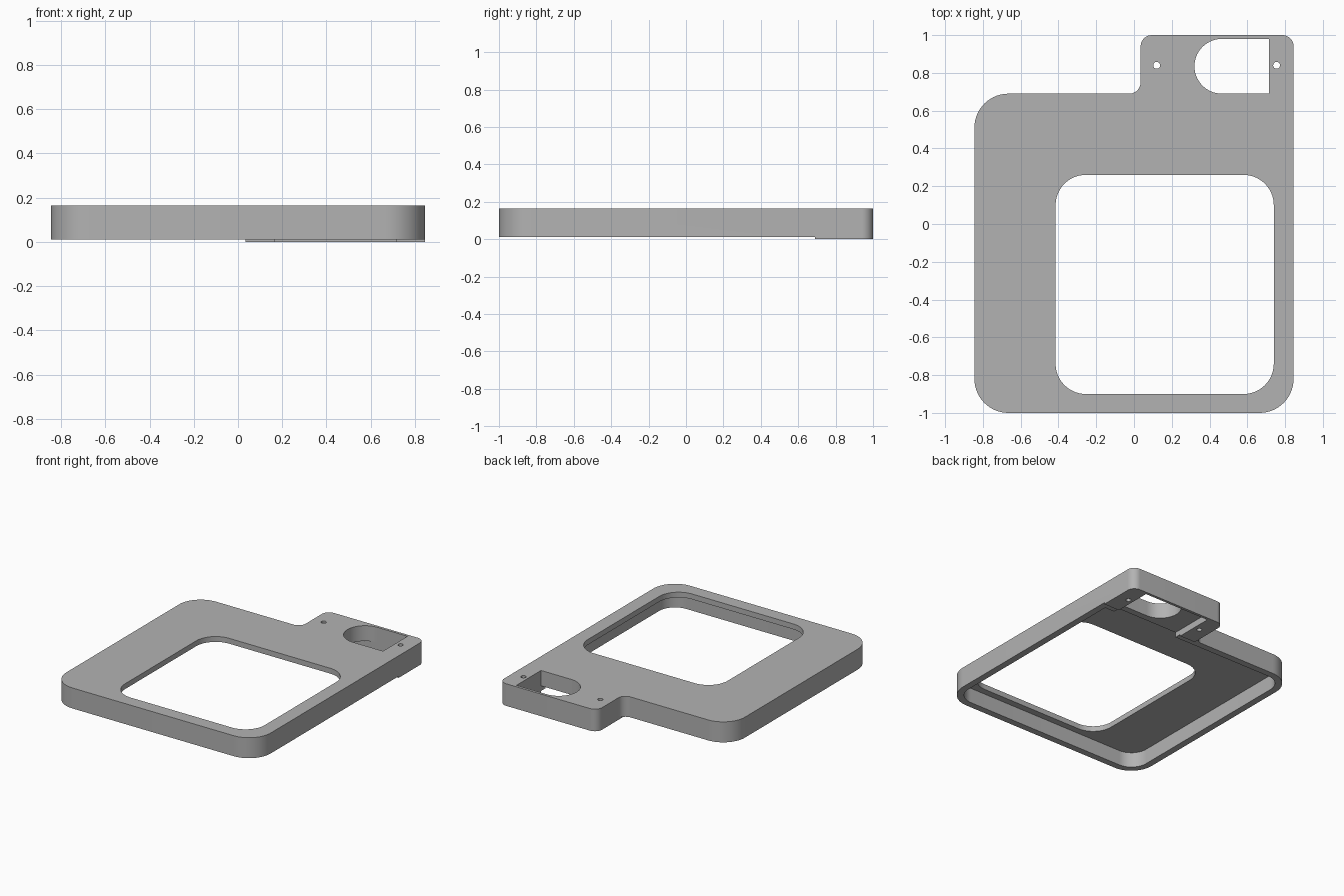
import bpy, bmesh, math
from mathutils import Vector

if "Cube" in bpy.data.objects:
    bpy.data.objects.remove(bpy.data.objects["Cube"])

grey = bpy.data.materials.new("plain grey")
grey.use_nodes = True
tone = (0.45, 0.45, 0.45, 1)
grey.diffuse_color = tone
grey.node_tree.nodes["Principled BSDF"].inputs["Base Color"].default_value = tone


def rounded(corners, steps=14):
    """Outline with a fillet of radius r at each (x, y, r) corner."""
    out = []
    for i, (x, y, r) in enumerate(corners):
        p = Vector((x, y))
        if r == 0:
            out.append(p)
            continue
        a = (Vector(corners[i - 1][:2]) - p).normalized()
        b = (Vector(corners[(i + 1) % len(corners)][:2]) - p).normalized()
        centre = p + (a + b) * r
        for k in range(steps + 1):
            t = k / steps * math.pi / 2
            out.append(centre - b * r * math.cos(t) - a * r * math.sin(t))
    return out


def box(x0, x1, y0, y1, r=0):
    return rounded([(x0, y0, r), (x1, y0, r), (x1, y1, r), (x0, y1, r)])


def prism(name, outline, z0, z1):
    bm = bmesh.new()
    base = bm.faces.new([bm.verts.new((p.x, p.y, z0)) for p in outline])
    top = bmesh.ops.extrude_face_region(bm, geom=[base])["geom"]
    verts = [v for v in top if isinstance(v, bmesh.types.BMVert)]
    bmesh.ops.translate(bm, verts=verts, vec=(0, 0, z1 - z0))
    bmesh.ops.recalc_face_normals(bm, faces=bm.faces)
    mesh = bpy.data.meshes.new(name)
    bm.to_mesh(mesh)
    bm.free()
    mesh.materials.append(grey)
    obj = bpy.data.objects.new(name, mesh)
    bpy.context.collection.objects.link(obj)
    return obj


def combine(target, tool, operation):
    bpy.context.view_layer.objects.active = target
    mod = target.modifiers.new("combine", "BOOLEAN")
    mod.operation = operation
    mod.solver = "EXACT"
    mod.object = tool
    bpy.ops.object.modifier_apply(modifier=mod.name)
    bpy.data.objects.remove(tool)


TOP, RIM = 0.165, 0.012
X, TAB_X, TAB_Y = 0.845, 0.035, 0.69

# frame with a mounting tab at the back
frame = prism("frame", rounded([
    (-X, -1, 0.18), (X, -1, 0.18), (X, 1, 0.06), (TAB_X, 1, 0.06),
    (TAB_X, TAB_Y, 0.06), (-X, TAB_Y, 0.18)]), RIM, TOP)

# raised foot under the tab
foot = prism("foot", rounded([
    (TAB_X, TAB_Y, 0), (X, TAB_Y, 0), (X, 1, 0.06), (TAB_X, 1, 0.06)]), 0, RIM + 0.0)
combine(frame, foot, "UNION")

# hollow underside and window
hollow = rounded([(-0.795, -0.95, 0.13), (0.795, -0.95, 0.13),
                  (0.795, 0.64, 0), (-0.795, 0.64, 0.13)])
combine(frame, prism("hollow", hollow, -0.1, 0.125), "DIFFERENCE")
combine(frame, prism("window", box(-0.415, 0.74, -0.9, 0.26, 0.16), -0.1, 0.3), "DIFFERENCE")

# recess under the tab, open towards the hollow
combine(frame, prism("recess", box(0.165, 0.715, 0.6, 0.98), -0.1, 0.05), "DIFFERENCE")

# D-shaped opening
opening = rounded([(0.32, TAB_Y, 0.1449), (0.715, TAB_Y, 0),
                   (0.715, 0.98, 0), (0.32, 0.98, 0.1449)])
combine(frame, prism("opening", opening, -0.1, 0.3), "DIFFERENCE")

# screw holes
for x in (0.12, 0.755):
    s = 0.018
    hole = box(x - s, x + s, 0.84 - s, 0.84 + s, s * 0.98)
    combine(frame, prism("screw_hole", hole, -0.1, 0.3), "DIFFERENCE")

bpy.ops.object.select_all(action="DESELECT")
frame.select_set(True)
bpy.context.view_layer.objects.active = frame
bpy.ops.object.shade_smooth_by_angle(angle=math.radians(30))
